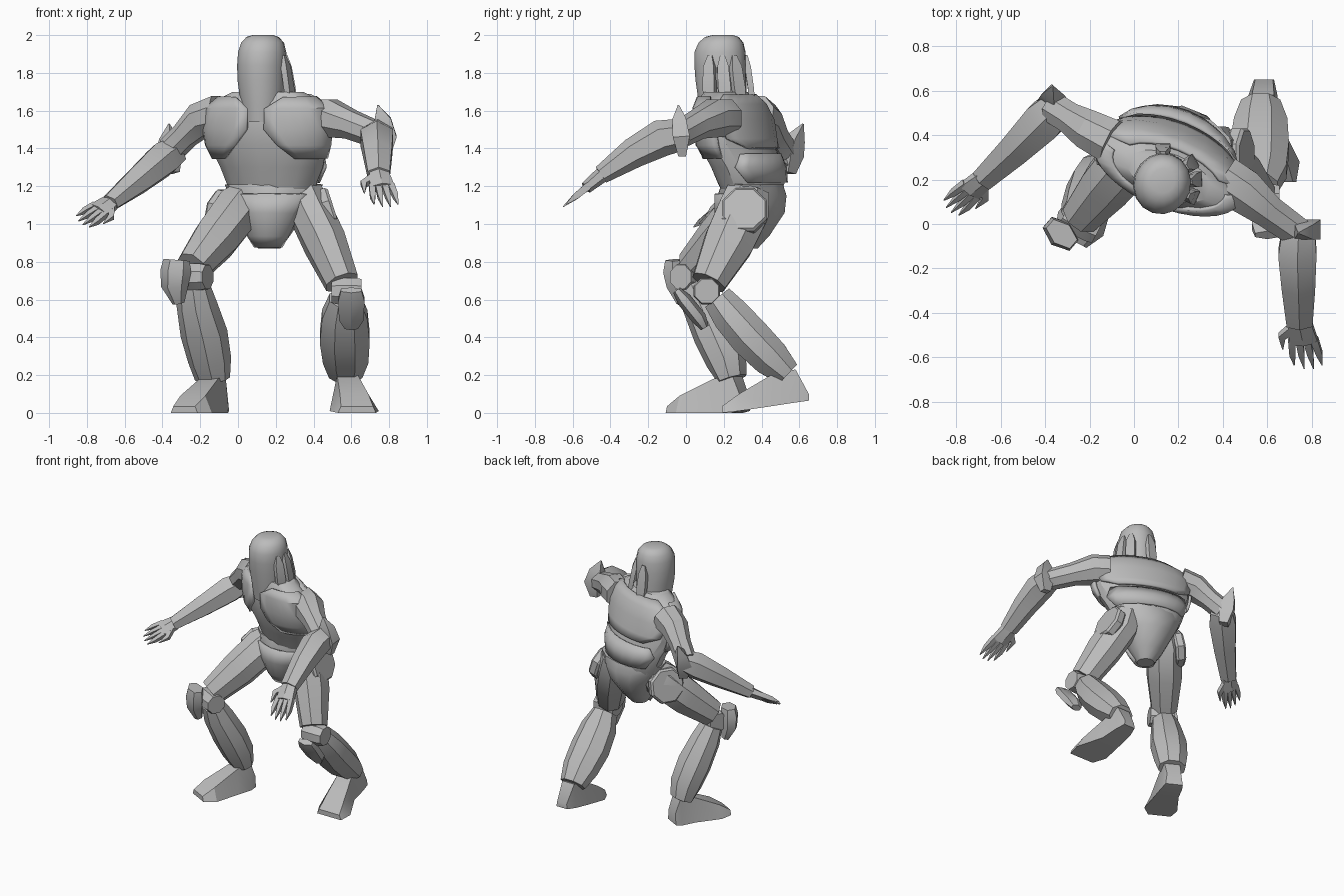
import bpy, bmesh
from math import sin, cos, pi, radians
from mathutils import Vector as V

cube = bpy.data.objects.get("Cube")
if cube:
    bpy.data.objects.remove(cube)

grey = bpy.data.materials.new("armour_grey")
grey.use_nodes = True
tone = (0.5, 0.5, 0.5, 1)
grey.diffuse_color = tone
grey.node_tree.nodes["Principled BSDF"].inputs["Base Color"].default_value = tone


def bridge(name, rings, closed=True, crease=32):
    """Skin a row of point rings; closed rings get end caps."""
    bm = bmesh.new()
    rows = [[bm.verts.new(p) for p in ring] for ring in rings]
    n = len(rows[0])
    for a, b in zip(rows, rows[1:]):
        for i in range(n if closed else n - 1):
            j = (i + 1) % n
            bm.faces.new((a[i], a[j], b[j], b[i]))
    if closed:
        bm.faces.new(rows[0][::-1])
        bm.faces.new(rows[-1])
        bmesh.ops.recalc_face_normals(bm, faces=bm.faces)
    mesh = bpy.data.meshes.new(name)
    bm.to_mesh(mesh)
    bm.free()
    mesh.materials.append(grey)
    mesh.polygons.foreach_set("use_smooth", [True] * len(mesh.polygons))
    mesh.set_sharp_from_angle(angle=radians(crease))
    ob = bpy.data.objects.new(name, mesh)
    bpy.context.collection.objects.link(ob)
    return ob


def limb(name, path, side, n=8, crease=32):
    """Loft n-sided sections (x, y, z, half width, half depth) along a path."""
    pts = [V(p[:3]) for p in path]
    rings = []
    for i, p in enumerate(path):
        axis = (pts[min(i + 1, len(pts) - 1)] - pts[max(i - 1, 0)]).normalized()
        u = V(side) - axis * axis.dot(V(side))
        u.normalize()
        w = axis.cross(u)
        k = 1 / cos(pi / n)
        rings.append([pts[i] + u * (p[3] * k * cos((j + .5) * 2 * pi / n))
                      + w * (p[4] * k * sin((j + .5) * 2 * pi / n)) for j in range(n)])
    return bridge(name, rings, True, crease)


def drum(name, centre, axis, half, r):
    """Bevelled eight-sided joint."""
    c, a = V(centre), V(axis).normalized()
    path = [(*(c + a * half * t), r * s, r * s) for t, s in ((-1, .9), (-.6, 1), (.6, 1), (1, .9))]
    return limb(name, path, (0, 0, 1), 8, 20)


def body_point(secs, rot, ang, z, off=0.0):
    """Point on a stack of turned ellipses; angle 0 is the front, 90 the left."""
    lo, hi = secs[0], secs[-1]
    for a, b in zip(secs, secs[1:]):
        if a[0] <= z <= b[0]:
            lo, hi = a, b
            break
    t = (z - lo[0]) / (hi[0] - lo[0])
    _, cx, cy, ra, rb = [p + (q - p) * t for p, q in zip(lo, hi)]
    x, y = (ra + off) * sin(radians(ang)), -(rb + off) * cos(radians(ang))
    c, s = cos(radians(rot)), sin(radians(rot))
    return V((cx + x * c - y * s, cy + x * s + y * c, z))


def stack(name, secs, rot, n=16):
    return bridge(name, [[body_point(secs, rot, 360 * i / n, s[0]) for i in range(n)] for s in secs])


def plate(name, secs, rot, rows, off=0.008, cols=8):
    """Raised armour panel; rows of (z, start angle, end angle)."""
    ob = bridge(name, [[body_point(secs, rot, a + (b - a) * i / cols, z, off)
                        for i in range(cols + 1)] for z, a, b in rows], False)
    m = ob.modifiers.new("thickness", "SOLIDIFY")
    m.thickness, m.offset = 0.02, 0


# Torso and pelvis
TORSO = [(1.16, .18, .35, .23, .14), (1.22, .18, .345, .255, .165), (1.30, .18, .325, .29, .175),
         (1.42, .16, .27, .335, .17), (1.55, .155, .25, .355, .165), (1.64, .155, .23, .325, .14),
         (1.70, .16, .215, .2, .1)]
stack("torso", TORSO, -22)
for tag, s in (("left", 1), ("right", -1)):
    rows = [(1.67, 30, 95), (1.61, 8, 98), (1.5, 8, 102), (1.42, 20, 100), (1.35, 38, 92)]
    plate(tag + "_chest_plate", TORSO, -22, [(z, a * s, b * s) for z, a, b in rows])
plate("upper_back_plate", TORSO, -22,
      [(1.4, 140, 220), (1.45, 115, 245), (1.55, 108, 252), (1.63, 110, 250), (1.68, 120, 240)])
plate("lower_back_plate", TORSO, -22, [(1.22, 115, 245), (1.3, 105, 255), (1.37, 125, 235)], .004)
PELVIS = [(.87, .165, .32, .06, .06), (.94, .168, .33, .11, .115), (1.06, .18, .345, .18, .18),
          (1.15, .185, .35, .235, .185), (1.21, .19, .35, .265, .165)]
stack("pelvis", PELVIS, -10, 12)
plate("groin_plate", PELVIS, -10, [(.88, -70, 70), (.94, -65, 65), (1.06, -60, 60), (1.16, -60, 60)], .006)

# Head, with flat cords hanging from the left ear round to the back
HEAD = [(1.54, .132, .2, .105, .12), (1.63, .132, .195, .115, .128), (1.76, .126, .185, .128, .136),
        (1.84, .126, .182, .13, .139), (1.91, .128, .18, .127, .137), (1.96, .13, .185, .113, .12),
        (1.99, .13, .19, .085, .09), (2.0, .13, .195, .055, .055)]
stack("head", HEAD, -18)
for i, (ang, rise) in enumerate(((84, 1), (112, 1.1), (140, 1), (198, .7))):
    path = []
    for z, off, w in ((1.89, -.01, .012), (1.83, .01, .03), (1.72, .032, .034), (1.6, .045, .02)):
        path.append((*body_point(HEAD, -18, ang, z, off * rise), w, .016))
    side = body_point(HEAD, -18, ang + 5, 1.8) - body_point(HEAD, -18, ang - 5, 1.8)
    limb(f"head_cord_{i + 1}", path, side, 4)

# Legs
limb("left_thigh", [(.35, .33, 1.18, .09, .11), (.38, .305, 1.07, .11, .135), (.46, .225, .9, .11, .13),
                    (.55, .12, .69, .088, .09)], (1, 0, 0))
limb("right_thigh", [(.04, .36, 1.15, .09, .09), (.0, .32, 1.08, .125, .125), (-.12, .18, .92, .115, .12),
                     (-.24, .035, .77, .085, .09)], (.8, -.45, 0))
drum("left_hip_disc", (.475, .31, 1.07), (1, 0, .32), .035, .12)
drum("right_hip_disc", (-.085, .36, 1.06), (-.8, .5, .2), .035, .12)
drum("left_knee", (.575, .11, .645), (1, 0, 0), .08, .07)
drum("right_knee", (-.235, .01, .72), (.85, -.45, 0), .085, .07)
limb("left_knee_pad", [(.6, -.05, .65, .055, .02), (.6, -.01, .6, .07, .035), (.6, .07, .5, .065, .035),
                       (.6, .1, .45, .035, .02)], (1, 0, 0), 6)
limb("right_knee_pad", [(-.325, -.045, .81, .07, .045), (-.33, -.045, .75, .08, .055),
                        (-.335, -.035, .67, .07, .05), (-.315, -.02, .58, .03, .025)], (.7, -.6, 0), 6)
limb("left_shin", [(.565, .165, .61, .08, .08), (.565, .235, .52, .12, .1), (.565, .34, .4, .132, .108),
                   (.57, .45, .29, .12, .1), (.57, .54, .205, .088, .07)], (1, 0, 0), 8, 25)
limb("right_shin", [(-.24, .04, .68, .085, .07), (-.22, .08, .58, .1, .095), (-.18, .155, .42, .118, .108),
                    (-.15, .215, .28, .108, .1), (-.135, .245, .18, .09, .07)], (.85, -.45, 0), 8, 25)


def foot(name, secs, side):
    """Loft of trapezoids (x, y, half width below, half width above, bottom, top)."""
    s = V(side).normalized()
    bridge(name, [[V((x, y, z)) + s * w for z, w in ((b, -lo), (b, lo), (t, hi), (t, -hi))]
                  for x, y, lo, hi, b, t in secs])


foot("left_foot", [(.585, .65, .045, .04, .065, .1), (.58, .58, .065, .05, .055, .23),
                   (.58, .45, .08, .055, .035, .2), (.615, .28, .13, .075, .01, .1),
                   (.63, .19, .1, .085, 0, .035)], (1, 0, 0))
foot("right_foot", [(-.1, .31, .06, .05, .01, .09), (-.115, .27, .07, .055, 0, .2),
                    (-.155, .17, .08, .055, 0, .18), (-.24, 0, .115, .075, 0, .09),
                    (-.285, -.07, .08, .065, 0, .035)], (.85, -.45, 0))

# Arms
limb("left_upper_arm", [(.4, .21, 1.56, .1, .1), (.49, .15, 1.56, .1, .1), (.6, .06, 1.525, .075, .075),
                        (.74, -.04, 1.47, .068, .068)], (0, 0, 1), 8, 25)
limb("right_upper_arm", [(-.1, .37, 1.58, .1, .1), (-.2, .42, 1.55, .09, .09), (-.28, .47, 1.47, .07, .07),
                         (-.36, .52, 1.39, .07, .07)], (0, 0, 1), 8, 25)
limb("left_forearm", [(.74, -.04, 1.47, .075, .075), (.735, -.13, 1.455, .086, .085), (.74, -.28, 1.375, .075, .07),
                      (.745, -.45, 1.26, .058, .043)], (1, 0, 0), 6)
limb("right_forearm", [(-.34, .53, 1.38, .075, .07), (-.4, .47, 1.34, .09, .085), (-.53, .34, 1.23, .072, .068),
                       (-.68, .2, 1.11, .052, .042)], (.7, -.7, 0), 6)
limb("left_elbow_spike", [(.775, -.02, 1.36, .03, .02), (.785, -.025, 1.46, .055, .045), (.765, -.035, 1.55, .045, .035),
                          (.74, -.04, 1.63, .003, .003)], (1, 0, 0), 4)
limb("right_elbow_spike", [(-.35, .54, 1.27, .03, .03), (-.365, .555, 1.37, .05, .05), (-.365, .58, 1.45, .04, .035),
                           (-.365, .62, 1.53, .003, .003)], (.7, -.7, 0), 4)


def hand(tag, wrist, heading, side, size):
    """Palm with a thumb and four tapering fingers."""
    w, d, s = V(wrist), V(heading).normalized() * size, V(side).normalized() * size
    palm = w + d * .42
    limb(tag + "_palm", [(*w, .18 * size, .13 * size), (*(w + d * .15), .2 * size, .12 * size),
                         (*palm, .23 * size, .1 * size)], side, 6)
    for i, spread in enumerate((-.18, -.06, .06, .18)):
        a = palm + s * spread - d * .05
        b, c = a + d * .3 + s * spread * .2, a + d * (.65 - abs(spread) * .6) + s * spread * .25
        limb(f"{tag}_finger_{i + 1}", [(*a, .06 * size, .07 * size), (*b, .05 * size, .06 * size),
                                       (*c, .008 * size, .008 * size)], side, 4)
    a, b, c = w + d * .12 + s * .12, w + d * .3 + s * .33, w + d * .58 + s * .36
    limb(tag + "_thumb", [(*a, .07 * size, .07 * size), (*b, .06 * size, .06 * size),
                          (*c, .008 * size, .008 * size)], side, 4)


hand("left", (.745, -.44, 1.265), (.04, -.2, -.165), (-1, 0, 0), .28)
hand("right", (-.67, .21, 1.115), (-.15, -.135, -.1), (.5, -.5, -.45), .25)
